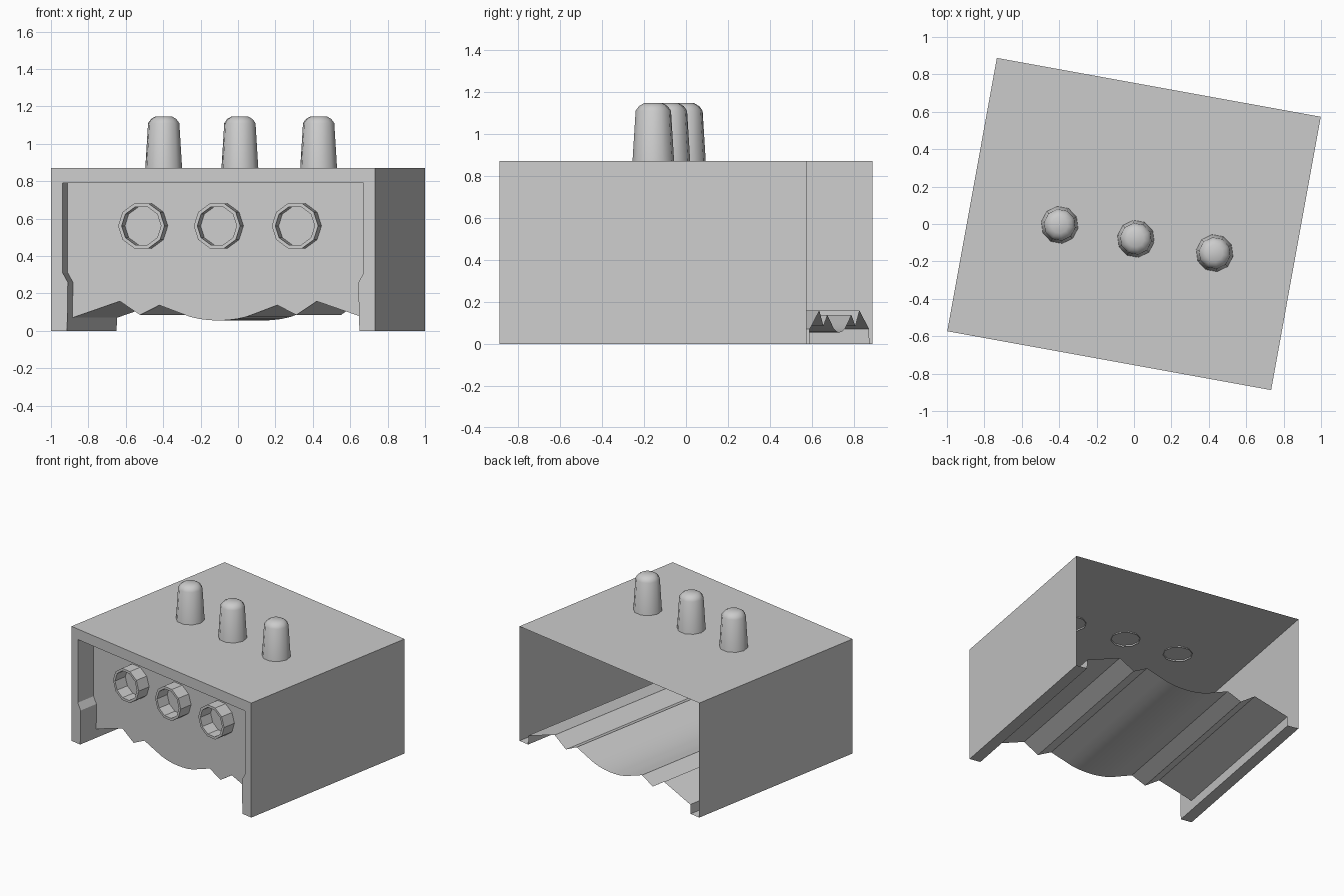
import bpy, bmesh, math
from mathutils import Matrix

if "Cube" in bpy.data.objects:
    bpy.data.objects.remove(bpy.data.objects["Cube"])

W, D, H = 0.88, 0.7425, 0.87          # half width, half depth, height
PANEL = -0.59                         # recessed front panel plane
TURN = Matrix.Rotation(math.radians(-10.3), 4, 'Z')


def finish(name, bm, angle):
    bmesh.ops.remove_doubles(bm, verts=bm.verts, dist=0.0005)
    bmesh.ops.recalc_face_normals(bm, faces=bm.faces)
    bm.transform(TURN)
    me = bpy.data.meshes.new(name)
    bm.to_mesh(me)
    bm.free()
    ob = bpy.data.objects.new(name, me)
    bpy.context.collection.objects.link(ob)
    bpy.ops.object.select_all(action='DESELECT')
    ob.select_set(True)
    bpy.context.view_layer.objects.active = ob
    bpy.ops.object.shade_smooth_by_angle(angle=math.radians(angle))
    return ob


def mirrored(half):
    """Complete a left-half (x, z) profile with its right half."""
    return half + [(-x, z) for x, z in reversed(half) if abs(x) > 1e-6]


def sweep(bm, path, y0, y1):
    """Extrude an (x, z) path from y0 to y1."""
    for (xa, za), (xb, zb) in zip(path, path[1:]):
        bm.faces.new([bm.verts.new(p) for p in
                      ((xa, y0, za), (xb, y0, zb), (xb, y1, zb), (xa, y1, za))])


def flat(bm, outline, y):
    bm.faces.new([bm.verts.new((x, y, z)) for x, z in outline])


def lathe(name, profile, matrix, sides, angle, cap):
    """Revolve a (radius, height) profile about its local z axis."""
    bm = bmesh.new()
    rings = [[bm.verts.new((r * math.cos(i * math.tau / sides),
                            r * math.sin(i * math.tau / sides), h))
              for i in range(sides)] for r, h in profile]
    for a, b in zip(rings, rings[1:]):
        for i in range(sides):
            j = (i + 1) % sides
            bm.faces.new((a[i], a[j], b[j], b[i]))
    if cap:
        bm.faces.new(rings[-1])
    bm.transform(matrix)
    return finish(name, bm, angle)


outer = mirrored([(-W, 0), (-W, H)])
opening = mirrored([(-0.795, 0), (-0.792, 0.07), (-0.79, 0.26),
                    (-0.818, 0.31), (-0.818, 0.79)])
wave = mirrored([(-0.792, 0.07), (-0.535, 0.158), (-0.425, 0.085), (-0.32, 0.137),
                 (-0.2, 0.092), (-0.15, 0.074), (-0.1, 0.063), (-0.05, 0.057), (0, 0.055)])

# open-backed shell with front frame and recess walls
bm = bmesh.new()
sweep(bm, outer, -D, D)
flat(bm, outer + opening[::-1], -D)
sweep(bm, opening[1:-1], -D, PANEL)
# hollow runners along both sides
for s in (-1, 1):
    sweep(bm, [(s * W, 0), (s * 0.795, 0), (s * 0.792, 0.07)], -D, D)
finish("housing", bm, 20)

# recessed panel with a wavy lower edge
bm = bmesh.new()
flat(bm, opening[1:-1] + wave[1:-1][::-1], PANEL)
finish("front_panel", bm, 20)

# corrugated underside
bm = bmesh.new()
sweep(bm, wave, PANEL, D)
finish("corrugated_floor", bm, 20)

# tapered rounded pegs on top
for x in (-0.39, 0.024, 0.452):
    lathe("top_peg", [(0.102, -0.01), (0.1, 0.0), (0.085, 0.24), (0.069, 0.262), (0.045, 0.276)],
          Matrix.Translation((x, -0.076, H)), 10, 60, True)

# hollow ring sockets on the panel
for x in (-0.40, 0.011, 0.435):
    lathe("front_socket", [(0.126, 0), (0.126, 0.1), (0.107, 0.1), (0.107, 0)],
          Matrix.Translation((x, PANEL, 0.561)) @ Matrix.Rotation(math.pi / 2, 4, 'X'),
          10, 20, False)
